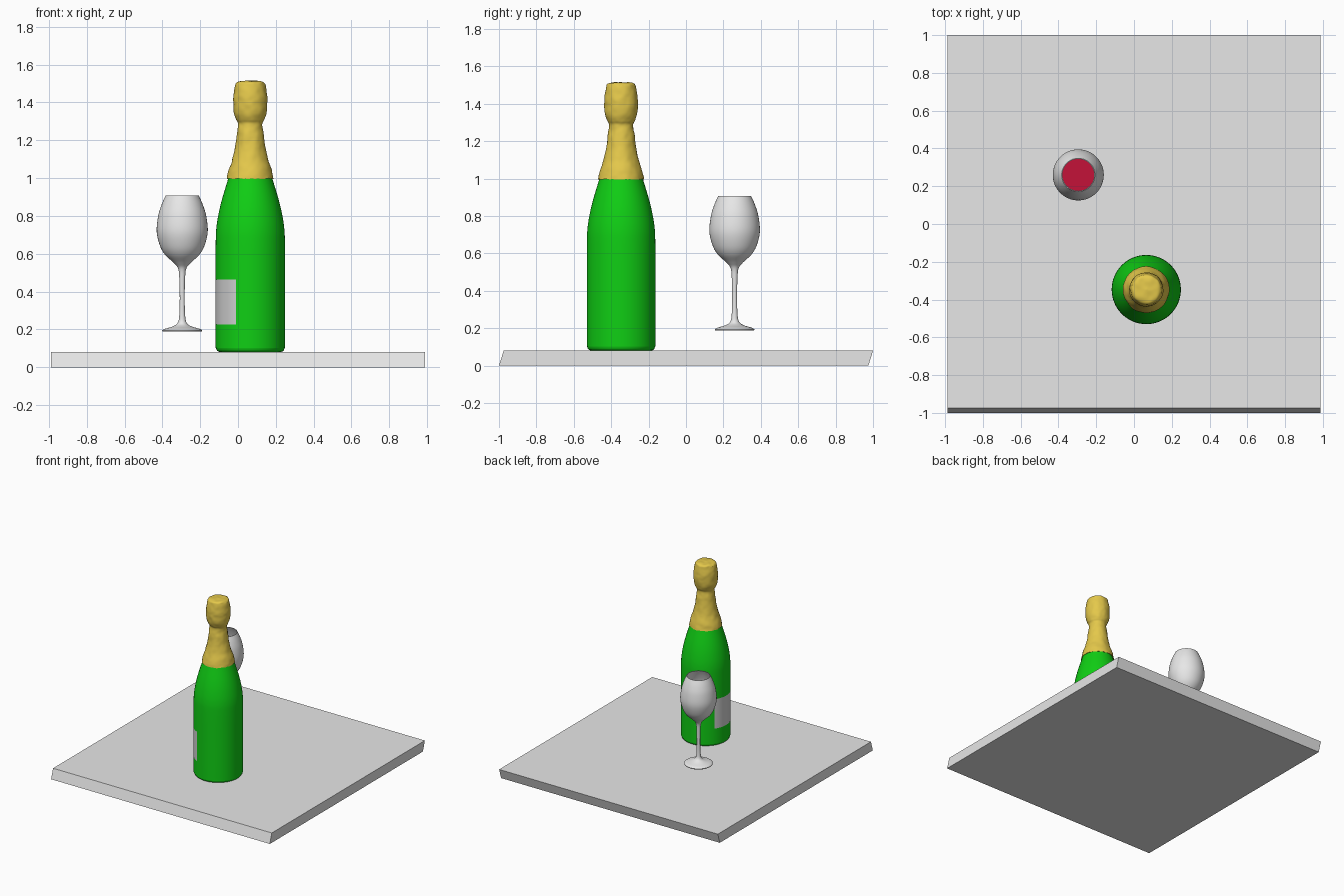
import bpy, bmesh, math
from mathutils import Vector, noise

if "Cube" in bpy.data.objects:
    bpy.data.objects.remove(bpy.data.objects["Cube"])


def material(name, rgb):
    m = bpy.data.materials.new(name)
    m.diffuse_color = (*rgb, 1)
    m.use_nodes = True
    m.node_tree.nodes["Principled BSDF"].inputs["Base Color"].default_value = m.diffuse_color
    return m


GREY = material("board_grey", (0.8, 0.8, 0.8))
GLASS = material("glass_grey", (0.8, 0.8, 0.8))
GREEN = material("bottle_green", (0.005, 0.62, 0.007))
GOLD = material("foil_gold", (0.78, 0.58, 0.07))
WINE = material("wine_red", (0.55, 0.006, 0.04))
PAPER = material("label_grey", (0.64, 0.64, 0.64))


def finish(bm, name, mat, loc=(0, 0, 0), smooth=True, recalc=True):
    if recalc:
        bmesh.ops.recalc_face_normals(bm, faces=bm.faces)
    me = bpy.data.meshes.new(name)
    bm.to_mesh(me)
    bm.free()
    me.materials.append(mat)
    if smooth:
        me.shade_smooth()
        me.set_sharp_from_angle(angle=math.radians(40))
    ob = bpy.data.objects.new(name, me)
    ob.location = loc
    bpy.context.collection.objects.link(ob)
    return ob


def curve(pts, n):
    """Smooth curve through profile points (Catmull-Rom)."""
    p = [Vector(q) for q in pts]
    p = [p[0]] + p + [p[-1]]
    out = []
    for i in range(1, len(p) - 2):
        a, b, c, d = p[i - 1:i + 3]
        for k in range(n):
            t = k / n
            out.append(0.5 * (2 * b + (c - a) * t + (2 * a - 5 * b + 4 * c - d) * t * t
                              + (3 * b - a - 3 * c + d) * t ** 3))
    return out + [p[-1]]


def lathe(profile, seg=64, warp=None):
    """Revolve (radius, z) points around z."""
    bm = bmesh.new()
    rings = []
    for r, z in profile:
        if r < 1e-4:
            rings.append([bm.verts.new((0, 0, z))] * seg)
            continue
        ring = []
        for i in range(seg):
            a = 2 * math.pi * i / seg
            co = Vector((r * math.cos(a), r * math.sin(a), z))
            ring.append(bm.verts.new(warp(co) if warp else co))
        rings.append(ring)
    for lo, hi in zip(rings, rings[1:]):
        for i in range(seg):
            j = (i + 1) % seg
            vs = list(dict.fromkeys((lo[i], lo[j], hi[j], hi[i])))
            if len(vs) > 2:
                bm.faces.new(vs)
    return bm


# Board with slanted front and back edges
bm = bmesh.new()
bmesh.ops.create_cube(bm, size=1)
for v in bm.verts:
    top = v.co.z > 0
    v.co = (v.co.x * 1.975, v.co.y * 1.975 + (0.0125 if top else -0.0125), 0.08 if top else 0)
finish(bm, "board", GREY, smooth=False)

BOTTLE = (0.065, -0.347, 0)
R = 0.183

# Bottle body
body = [(0, 0.08), (0.155, 0.08)] + curve(
    [(0.155, 0.08), (0.174, 0.086), (0.182, 0.105), (R, 0.13), (R, 0.4), (R, 0.64), (0.180, 0.73),
     (0.168, 0.81), (0.149, 0.89), (0.119, 0.99), (0.105, 1.04)], 6)[1:]
finish(lathe(body), "bottle_body", GREEN, BOTTLE)


# Foil around neck and stopper, slightly crumpled
def crumple(co):
    n = noise.noise(co * 22) * 0.003 + noise.noise(co * 45) * 0.0012
    d = Vector((co.x, co.y, 0))
    d = d.normalized() if d.length > 0 else d
    edge = max(0, 1 - abs(co.z - 1.0) * 60)
    lift = noise.noise(co * 60) * 0.006 * edge
    if co.z > 1.50:
        lift += noise.noise(co * 25) * 0.004
    return co + d * n + Vector((0, 0, lift))


foil = [(0.112, 1.0)] + curve(
    [(0.123, 0.997), (0.114, 1.04), (0.094, 1.10), (0.079, 1.17), (0.071, 1.235), (0.064, 1.285),
     (0.074, 1.31), (0.086, 1.345), (0.090, 1.40), (0.088, 1.44), (0.080, 1.49), (0.070, 1.508),
     (0.04, 1.514), (0, 1.516)], 6)
finish(lathe(foil, 64, crumple), "neck_foil", GOLD, BOTTLE)

# Label: thin curved plate on the left side of the bottle
bm = bmesh.new()
N = 28
rows = [[bm.verts.new(((R + 0.002) * math.cos(a), (R + 0.002) * math.sin(a), z))
         for a in (math.radians(146 + 100 * i / N) for i in range(N + 1))] for z in (0.225, 0.465)]
for i in range(N):
    bm.faces.new((rows[0][i], rows[0][i + 1], rows[1][i + 1], rows[1][i]))
finish(bm, "label", PAPER, BOTTLE, recalc=False)

# Wine glass: foot, stem and thin-walled bowl
GLASS_AT = (-0.295, 0.26, 0)
outer = curve([(0.106, 0.194), (0.092, 0.203), (0.050, 0.216), (0.025, 0.233), (0.016, 0.27),
               (0.013, 0.36), (0.015, 0.46), (0.021, 0.52), (0.045, 0.552), (0.090, 0.594),
               (0.118, 0.643), (0.135, 0.717), (0.127, 0.80), (0.109, 0.86), (0.088, 0.907)], 5)
inner_pts = [(0.084, 0.907), (0.105, 0.86), (0.123, 0.80), (0.131, 0.717), (0.114, 0.645),
             (0.086, 0.600), (0.042, 0.562), (0, 0.55)]
inner = curve(inner_pts, 5)
finish(lathe([(0, 0.188), (0.104, 0.188)] + outer + inner), "wine_glass", GLASS, GLASS_AT)

# Wine filling the lower bowl
fill = [(0, 0.70), (0.128, 0.70)] + [(max(r - 0.001, 0), z + 0.001) for r, z in inner if z < 0.695]
finish(lathe(fill), "wine", WINE, GLASS_AT)
